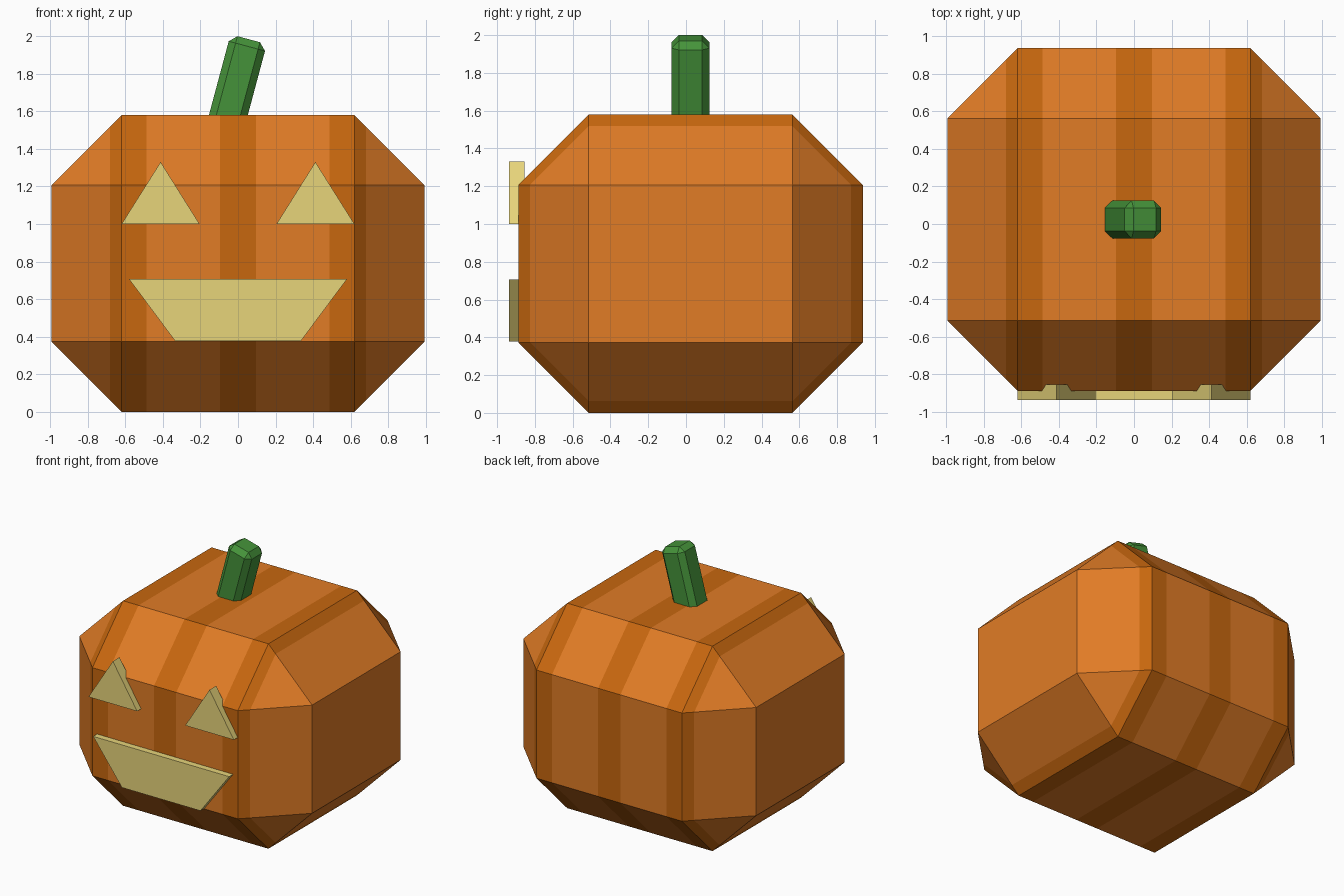
import bpy, bmesh, math
from mathutils import Matrix, Vector

if "Cube" in bpy.data.objects:
    bpy.data.objects.remove(bpy.data.objects["Cube"])


def material(name, rgb):
    m = bpy.data.materials.new(name)
    m.use_nodes = True
    m.diffuse_color = (*rgb, 1)
    bsdf = next(n for n in m.node_tree.nodes if n.type == "BSDF_PRINCIPLED")
    bsdf.inputs["Base Color"].default_value = (*rgb, 1)
    return m


orange = material("orange skin", (0.75, 0.2, 0.019))
rust = material("dark orange stripe", (0.57, 0.135, 0.0045))
cream = material("pale yellow", (0.8, 0.66, 0.195))
green = material("stem green", (0.06, 0.29, 0.042))


def finish(bm, name, *mats):
    bmesh.ops.recalc_face_normals(bm, faces=bm.faces[:])
    mesh = bpy.data.meshes.new(name)
    bm.to_mesh(mesh)
    bm.free()
    for m in mats:
        mesh.materials.append(m)
    obj = bpy.data.objects.new(name, mesh)
    bpy.context.collection.objects.link(obj)
    return obj


def chamfered_box(size, chamfer):
    bm = bmesh.new()
    bmesh.ops.create_cube(bm, size=1)
    bmesh.ops.scale(bm, vec=size, verts=bm.verts[:])
    bmesh.ops.bevel(bm, geom=bm.edges[:], offset=chamfer, segments=1,
                    profile=0.5, affect="EDGES")
    return bm


def prism(name, outline, y_front, y_back, mat):
    bm = bmesh.new()
    face = bm.faces.new([bm.verts.new((x, y_front, z)) for x, z in outline])
    ext = bmesh.ops.extrude_face_region(bm, geom=[face], use_keep_orig=True)
    new = [g for g in ext["geom"] if isinstance(g, bmesh.types.BMVert)]
    bmesh.ops.translate(bm, vec=(0, y_back - y_front, 0), verts=new)
    return finish(bm, name, mat)


CENTRE_Y = 0.024

# Body: chamfered box, cut along x into stripes
bm = chamfered_box((1.986, 1.824, 1.58), 0.373)
bmesh.ops.translate(bm, vec=(0, CENTRE_Y, 0.79), verts=bm.verts[:])
for x in (0.095, 0.488, 0.682):
    for side in (-1, 1):
        bmesh.ops.bisect_plane(bm, geom=bm.verts[:] + bm.edges[:] + bm.faces[:],
                               plane_co=(side * x, 0, 0), plane_no=(1, 0, 0))
for f in bm.faces:
    x = abs(f.calc_center_median().x)
    f.material_index = int(x < 0.095 or 0.488 < x < 0.682)
finish(bm, "pumpkin_body", orange, rust)

# Stem: leaning chamfered post, sunk into the body
LENGTH = 0.6
bm = chamfered_box((0.2, 0.2, LENGTH), 0.038)
lean = Matrix.Rotation(math.radians(15), 4, "Y")
top = Vector((0.057, CENTRE_Y, 1.984))
base = Matrix.Translation((0, 0, -LENGTH / 2))
bmesh.ops.transform(bm, matrix=Matrix.Translation(top) @ lean @ base, verts=bm.verts[:])
finish(bm, "stem", green)

# Face: two triangular eyes and a wide mouth
for name, side in (("left_eye", 1), ("right_eye", -1)):
    prism(name, [(side * 0.205, 1.0), (side * 0.62, 1.0), (side * 0.412, 1.33)],
          -0.936, -0.855, cream)
prism("mouth", [(-0.335, 0.377), (0.335, 0.377), (0.58, 0.706), (-0.58, 0.706)],
      -0.936, -0.855, cream)
